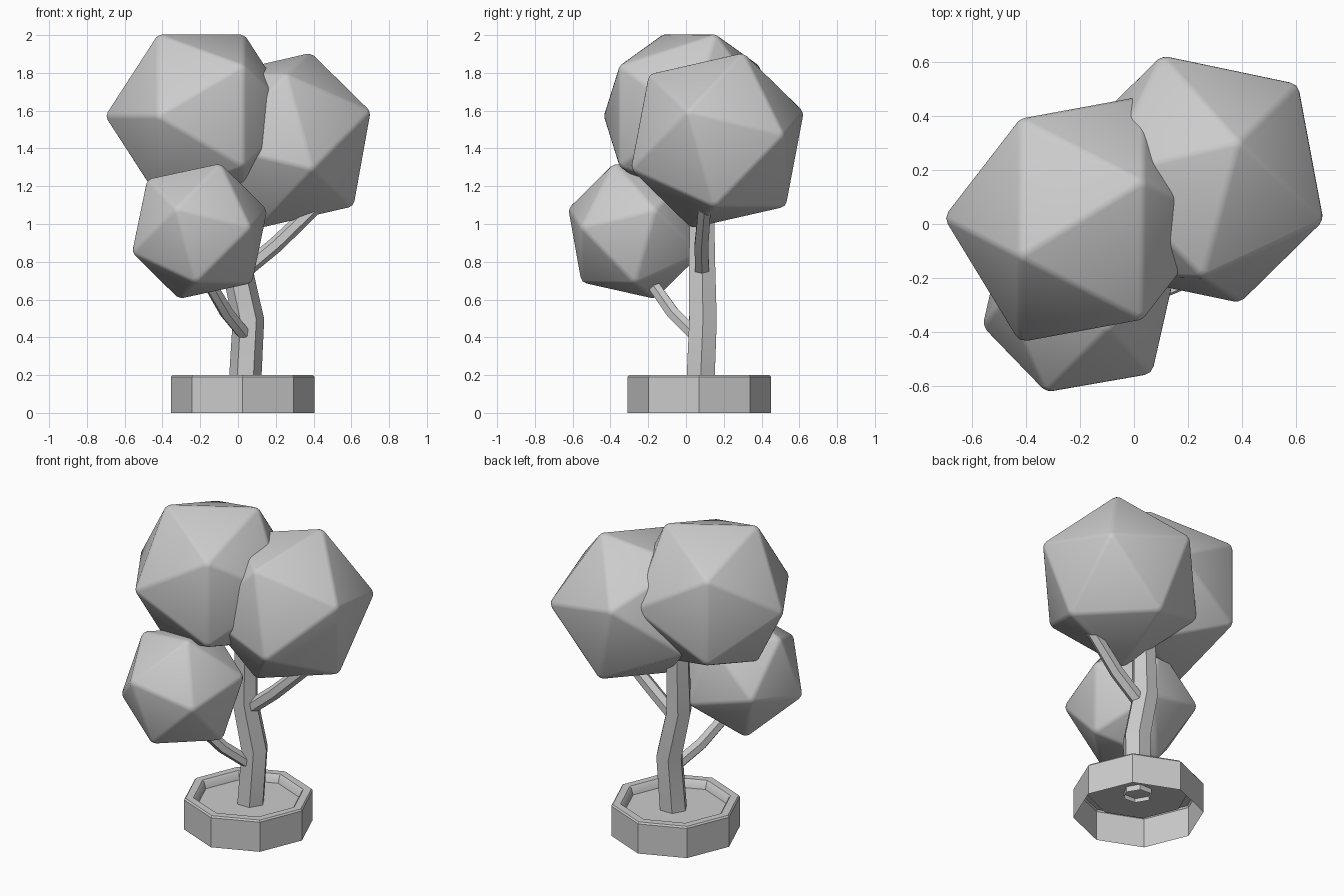
import bpy, bmesh, math
from mathutils import Vector, Matrix

if "Cube" in bpy.data.objects:
    bpy.data.objects.remove(bpy.data.objects["Cube"])


def finish(name, bm, angle):
    bmesh.ops.recalc_face_normals(bm, faces=bm.faces)
    me = bpy.data.meshes.new(name)
    bm.to_mesh(me)
    bm.free()
    ob = bpy.data.objects.new(name, me)
    bpy.context.collection.objects.link(ob)
    bpy.ops.object.select_all(action='DESELECT')
    bpy.context.view_layer.objects.active = ob
    ob.select_set(True)
    bpy.ops.object.shade_smooth_by_angle(angle=math.radians(angle))
    return ob


def frame(p, q):
    z = Vector(p).normalized()
    y = z.cross(Vector(q)).normalized()
    return Matrix((y.cross(z), y, z)).transposed()


def crown(name, centre, radius, p, q):
    """Softly bevelled icosahedron with one corner towards p and its neighbour towards q."""
    bm = bmesh.new()
    bmesh.ops.create_icosphere(bm, subdivisions=1, radius=radius)
    v = min(bm.verts, key=lambda v: v.co.z)
    n = v.link_edges[0].other_vert(v)
    rot = frame(p, q) @ frame(v.co, n.co).transposed()
    bmesh.ops.transform(bm, matrix=Matrix.Translation(centre) @ rot.to_4x4(), verts=bm.verts)
    bmesh.ops.bevel(bm, geom=bm.edges[:], offset=0.016, segments=2, profile=0.5, affect='EDGES')
    finish(name, bm, 60)


def bridge(bm, rings):
    for a, b in zip(rings, rings[1:]):
        for i in range(len(a)):
            j = (i + 1) % len(a)
            bm.faces.new((a[i], a[j], b[j], b[i]))


def limb(name, points, radii, sides=6):
    """Open-ended faceted tube along a bent path."""
    pts = [Vector(p) for p in points]
    bm = bmesh.new()
    rings = []
    for k, (p, r) in enumerate(zip(pts, radii)):
        t = Vector()
        if k > 0:
            t += (p - pts[k - 1]).normalized()
        if k < len(pts) - 1:
            t += (pts[k + 1] - p).normalized()
        m = frame(t, (1, 0, 0))
        rings.append([bm.verts.new(p + m @ Vector((r * math.cos(a), r * math.sin(a), 0)))
                      for a in (i * math.tau / sides for i in range(sides))])
    bridge(bm, rings)
    finish(name, bm, 35)


# Octagonal planter with a rim, sunken soil and open underside
bm = bmesh.new()
profile = [(.38, 0), (.38, .19), (.372, .2), (.325, .2), (.315, .19), (.302, .15)]
rings = [[bm.verts.new((.025 + r * math.cos(i * math.tau / 8), .07 + r * math.sin(i * math.tau / 8), z))
          for i in range(8)] for r, z in profile]
bridge(bm, rings)
bm.faces.new(rings[-1])
finish("planter", bm, 30)

# Trunk and branches
limb("trunk", [(.035, .075, .12), (.055, .09, .49), (-.01, .085, .79), (0, .085, 1.25)],
     [.086, .084, .08, .07])
limb("right_branch", [(.03, .085, .75), (.2, .082, .89), (.42, .1, 1.1)], [.042, .042, .038])
limb("left_branch", [(.03, .04, .42), (-.06, -.07, .53), (-.16, -.19, .7)], [.038, .038, .035])

# Foliage
crown("foliage_top", (-.195, .018, 1.571), .512, (-.225, -.137, .427), (.225, .137, .427))
crown("foliage_right", (.248, .166, 1.442), .507, (.44, -.15, .15), (.137, .134, .452))
crown("foliage_low", (-.203, -.272, .962), .394, (.107, -.107, .348), (-.117, -.344, .127))
